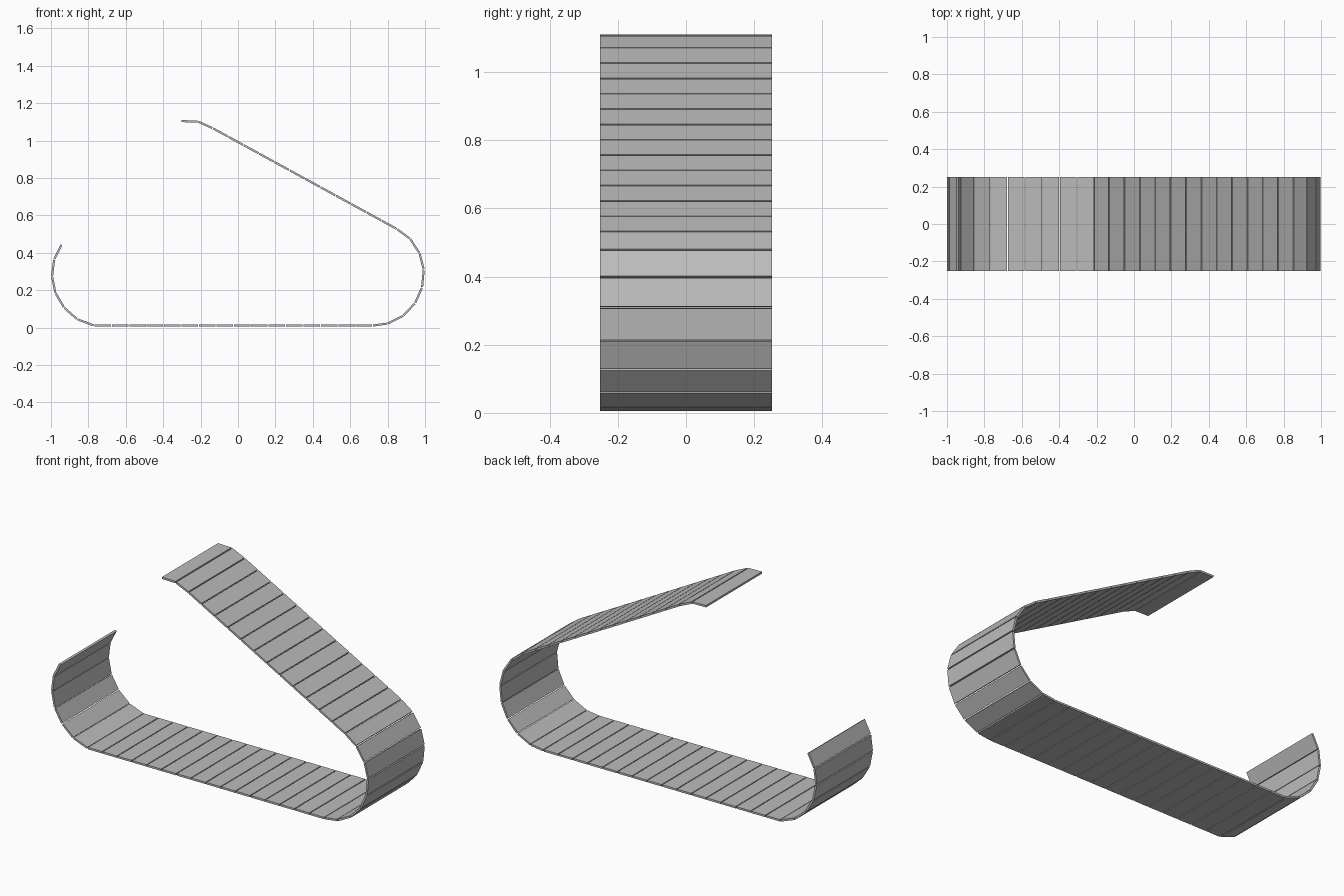
import bpy
import math
from mathutils import Vector

cube = bpy.data.objects.get("Cube")
if cube:
    bpy.data.objects.remove(cube, do_unlink=True)

WIDTH, THICK, GAP = 0.504, 0.011, 0.005

# Plain grey metal
steel = bpy.data.materials.new("grey_metal")
steel.use_nodes = True
grey = (0.5, 0.5, 0.5, 1)
steel.diffuse_color = grey
steel.node_tree.nodes["Principled BSDF"].inputs["Base Color"].default_value = grey


def straight(start, end, count):
    """Evenly spaced joints along a straight run."""
    a, b = Vector(start), Vector(end)
    return [a.lerp(b, i / count) for i in range(count + 1)]


def bend(*points):
    return [Vector(p) for p in points]


# Joints of the track in the x-z plane, from the upper end to the rear end
joints = bend((-0.305, 1.104), (-0.215, 1.102))
joints += straight((-0.135, 1.066), (0.85, 0.527), 12)
joints += bend((0.92, 0.475), (0.971, 0.397), (0.993, 0.309), (0.984, 0.214),
               (0.946, 0.13), (0.884, 0.064), (0.802, 0.022))
joints += straight((0.72, 0.011), (-0.77, 0.011), 16)
joints += bend((-0.86, 0.045), (-0.93, 0.107), (-0.976, 0.185),
               (-0.994, 0.275), (-0.983, 0.365), (-0.943, 0.444))


def plate(name, a, b):
    """One flat track plate spanning two joints, with a slit at each end."""
    d = b - a
    mid = (a + b) / 2
    bpy.ops.mesh.primitive_cube_add(size=1, location=(mid.x, 0, mid.y),
                                    rotation=(0, -math.atan2(d.y, d.x), 0))
    obj = bpy.context.object
    obj.name = name
    obj.scale = (d.length - GAP, WIDTH, THICK)
    obj.data.materials.append(steel)


# Lay the plates joint to joint
for i, (a, b) in enumerate(zip(joints, joints[1:])):
    plate(f"track_plate_{i + 1}", a, b)
